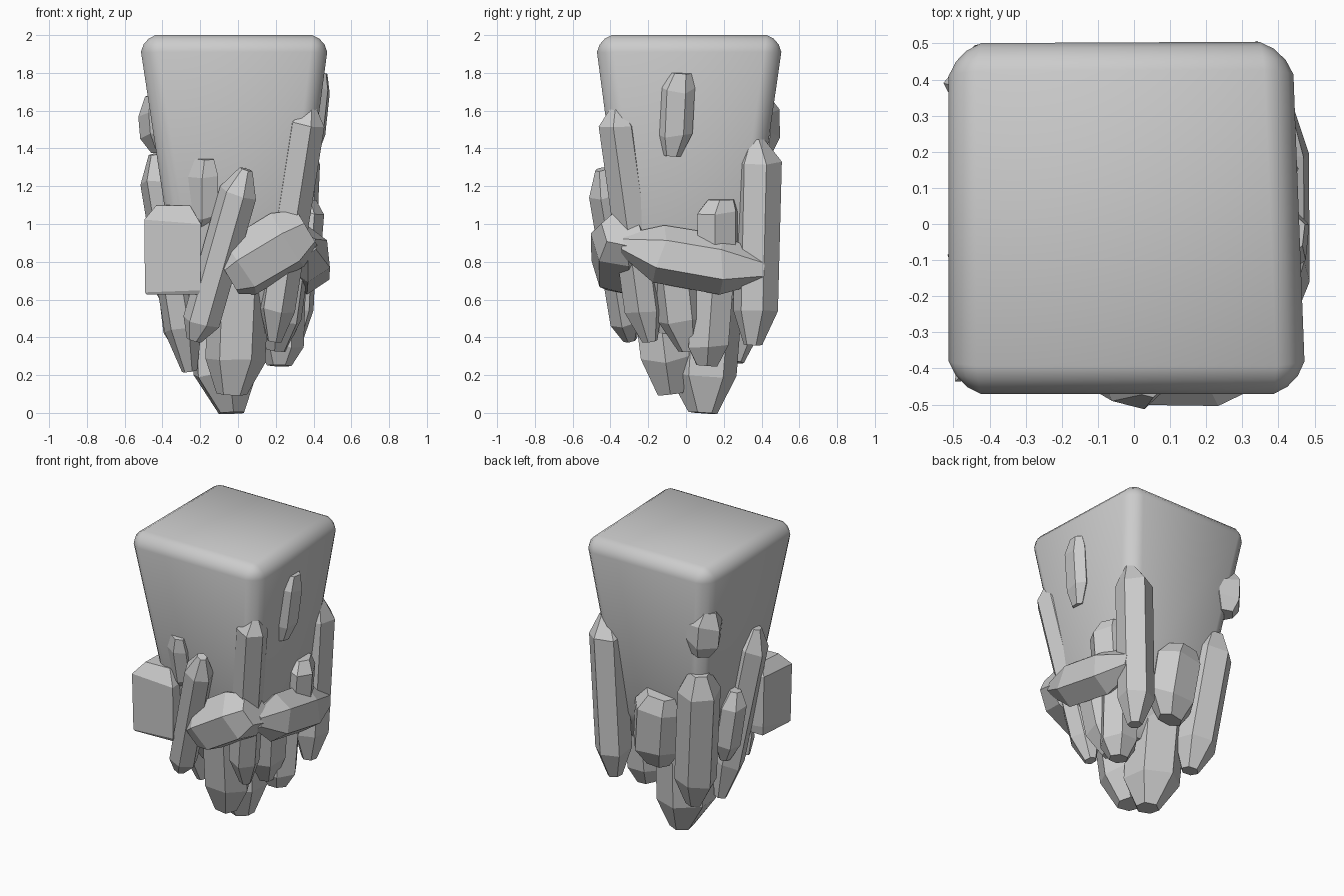
import bpy, bmesh, math, random
from mathutils import Vector

if "Cube" in bpy.data.objects:
    bpy.data.objects.remove(bpy.data.objects["Cube"])

random.seed(7)


def finish(name, bm):
    bmesh.ops.recalc_face_normals(bm, faces=bm.faces)
    me = bpy.data.meshes.new(name)
    bm.to_mesh(me)
    bm.free()
    ob = bpy.data.objects.new(name, me)
    bpy.context.collection.objects.link(ob)
    return ob


def loft(rings):
    """Skin a stack of equal-length point rings and cap both ends."""
    bm = bmesh.new()
    vs = [[bm.verts.new(p) for p in r] for r in rings]
    n = len(vs[0])
    for lo, hi in zip(vs, vs[1:]):
        for i in range(n):
            j = (i + 1) % n
            bm.faces.new((lo[i], lo[j], hi[j], hi[i]))
    bm.faces.new(vs[0][::-1])
    bm.faces.new(vs[-1])
    return bm


def crystal(name, a, b, r, flat=1.0, n=6, cap0=0.25, cap1=0.2,
            tip0=0.4, tip1=0.35, shift=0.2, out=None):
    """Faceted prism from a to b; 'flat' scales its outward thickness."""
    a, b = Vector(a), Vector(b)
    w = (b - a).normalized()
    mid = (a + b) / 2
    out = Vector(out) if out else Vector((mid.x, mid.y, 0))
    u = (out - w * out.dot(w)).normalized()
    v = w.cross(u)
    jit = [random.uniform(0.94, 1.08) for _ in range(n)]
    rings = []
    for t, s in ((0, tip0), (cap0, 0.98), (1 - cap1, 1), (1, tip1)):
        off = Vector((0, 0, 0))
        if t in (0, 1):
            off = v * r * random.uniform(-shift, shift)
        ring = []
        for i in range(n):
            g = 2 * math.pi * (i + 0.5) / n
            k = r * s * jit[i]
            wob = 0 if t in (0, 1) else random.uniform(-0.15, 0.15) * r
            ring.append(a.lerp(b, t) + off + w * wob
                        + u * k * flat * math.cos(g) + v * k * math.sin(g))
        rings.append(ring)
    return finish(name, loft(rings))


# Tapered main block with softened edges
levels = [(0.42, -0.17, 0.15, -0.14, 0.16), (0.8, -0.345, 0.325, -0.325, 0.345)]
rings = [[(x0, y0, z), (x1, y0, z), (x1, y1, z), (x0, y1, z)]
         for z, x0, x1, y0, y1 in levels]
rings.append([(-0.527, -0.483, 2), (0.488, -0.483, 2), (0.447, 0.518, 2), (-0.527, 0.513, 2)])
bm = loft(rings)
edges = [e for e in bm.edges if max(v.co.z for v in e.verts) > 1.9]
bmesh.ops.bevel(bm, geom=edges, offset=0.09, segments=3, profile=0.4, affect='EDGES')
body = finish("main_block", bm)
bpy.context.view_layer.objects.active = body
body.select_set(True)
bpy.ops.object.shade_smooth_by_angle(angle=math.radians(45))
body.select_set(False)

# Lowest crystals forming the point
crystal("bottom_crystal", (-0.06, 0.07, 0), (-0.09, 0.13, 0.85), 0.19, tip0=0.4)
crystal("front_bottom_crystal", (-0.02, -0.08, 0.1), (0.01, -0.17, 0.85), 0.17, 0.85, tip0=0.5)
crystal("right_bottom_crystal", (0.22, 0.11, 0.25), (0.24, 0.16, 0.95), 0.125, tip0=0.5, cap0=0.15)
crystal("right_inner_crystal", (0.2, 0.0, 0.33), (0.28, -0.07, 0.95), 0.13, 0.9, tip0=0.45)

# Front side
crystal("front_left_block", (-0.34, -0.28, 0.63), (-0.34, -0.29, 1.1), 0.21, 0.95, 4,
        0.08, 0.2, 0.92, 0.6, 0, (0, -1, 0))
crystal("front_leaning_crystal", (-0.22, -0.3, 0.38), (0.04, -0.45, 1.29), 0.1, 0.9,
        cap0=0.12, cap1=0.14)
crystal("front_gem", (-0.05, -0.34, 0.72), (0.37, -0.34, 0.97), 0.17, 0.95, 6, 0.2, 0.22,
        0.7, 0.65, 0.1)
crystal("front_bump", (-0.2, -0.29, 0.95), (-0.2, -0.37, 1.35), 0.105, 0.7, tip1=0.6)
crystal("front_right_spire", (0.18, -0.2, 0.38), (0.38, -0.375, 1.65), 0.1, cap0=0.13,
        cap1=0.1, tip1=0.12)

# Right side
crystal("right_cross_crystal", (0.37, -0.34, 0.88), (0.36, 0.41, 0.75), 0.155, 0.85, 6,
        0.27, 0.3, 0.35, 0.45, 0.1)
crystal("right_gem", (0.33, 0.17, 0.78), (0.355, 0.17, 1.13), 0.12, 0.8, tip1=0.65)
crystal("right_upper_gem", (0.39, -0.06, 1.36), (0.435, -0.04, 1.8), 0.095, 0.65, tip0=0.5, tip1=0.6)
crystal("right_back_spire", (0.28, 0.36, 0.36), (0.325, 0.385, 1.45), 0.12, cap0=0.17, cap1=0.12)

# Back and left sides
crystal("back_gem", (0.0, 0.33, 0.52), (-0.06, 0.37, 1.02), 0.175, 0.75, tip0=0.5, tip1=0.65)
crystal("back_left_crystal", (-0.24, 0.25, 0.27), (-0.35, 0.35, 1.23), 0.135, cap0=0.18,
        cap1=0.13, tip1=0.5)
crystal("left_spire", (-0.25, -0.03, 0.22), (-0.435, -0.14, 1.37), 0.12, 0.85, cap0=0.2, cap1=0.12)
crystal("left_small_crystal", (-0.33, 0.06, 0.52), (-0.4, 0.05, 1.0), 0.09, tip1=0.45)
crystal("upper_corner_gem", (-0.41, 0.39, 1.38), (-0.43, 0.38, 1.68), 0.115, 0.9, 5, 0.3, 0.3, 0.55, 0.55)
